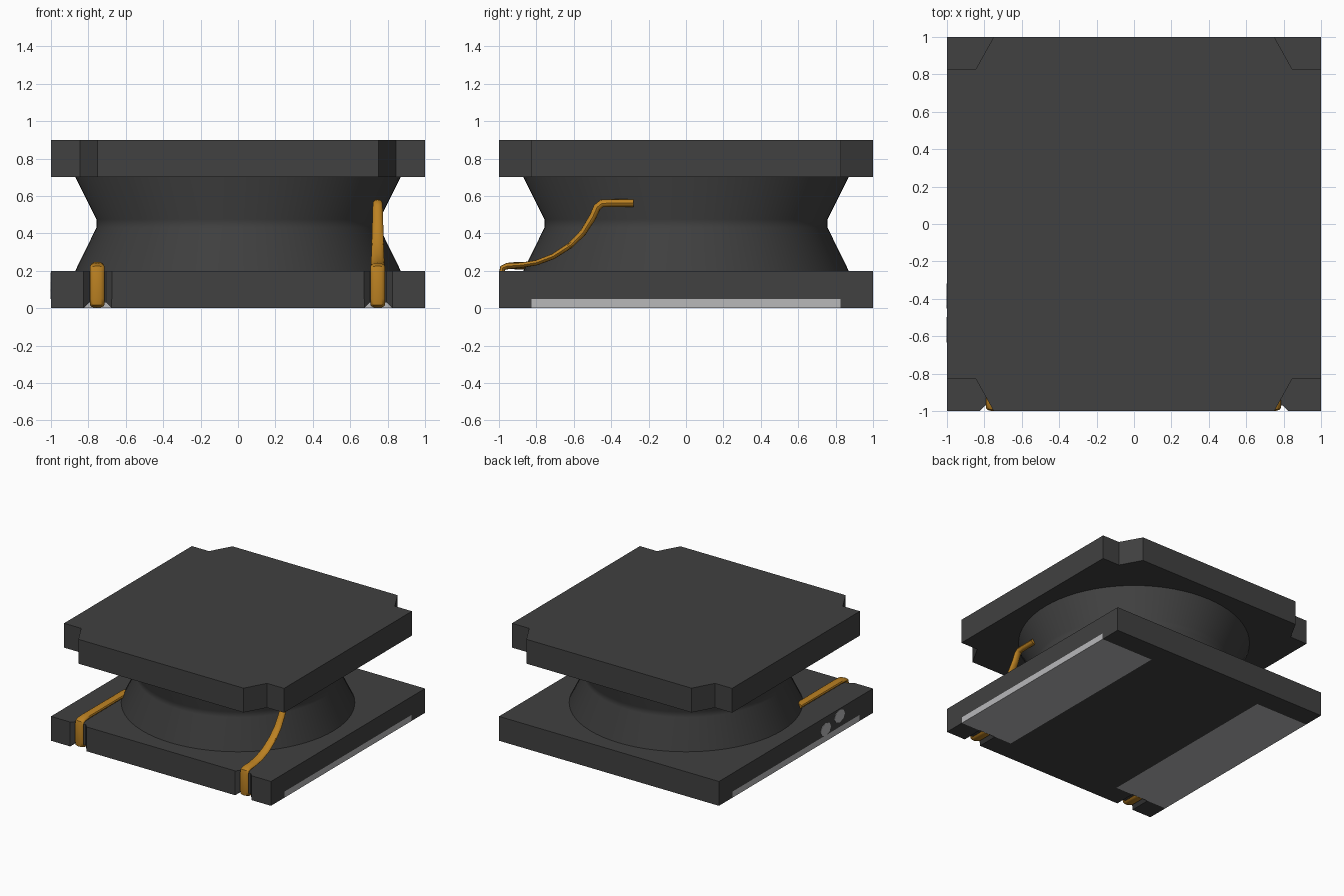
import bpy, bmesh, math
from mathutils import Vector

cube = bpy.data.objects.get("Cube")
if cube:
    bpy.data.objects.remove(cube, do_unlink=True)


def material(name, rgb):
    m = bpy.data.materials.new(name)
    m.use_nodes = True
    m.diffuse_color = (*rgb, 1)
    m.node_tree.nodes["Principled BSDF"].inputs["Base Color"].default_value = (*rgb, 1)
    return m


FERRITE = material("dark_ferrite", (0.052, 0.052, 0.052))
SILVER = material("silver_terminal", (0.48, 0.48, 0.49))
COPPER = material("copper_wire", (0.5, 0.22, 0.016))


def make_object(name, bm, *mats):
    bmesh.ops.recalc_face_normals(bm, faces=bm.faces[:])
    mesh = bpy.data.meshes.new(name)
    bm.to_mesh(mesh)
    bm.free()
    obj = bpy.data.objects.new(name, mesh)
    bpy.context.collection.objects.link(obj)
    for m in mats:
        mesh.materials.append(m)
    return obj


def prism(name, points, offset, *mats):
    """Extrude a flat polygon of 3D points along an offset."""
    bm = bmesh.new()
    face = bm.faces.new([bm.verts.new(p) for p in points])
    ext = bmesh.ops.extrude_face_region(bm, geom=[face])
    new = [v for v in ext["geom"] if isinstance(v, bmesh.types.BMVert)]
    bmesh.ops.translate(bm, verts=new, vec=offset)
    return make_object(name, bm, *mats)


def smooth(obj):
    bpy.ops.object.select_all(action="DESELECT")
    obj.select_set(True)
    bpy.context.view_layer.objects.active = obj
    bpy.ops.object.shade_smooth_by_angle(angle=math.radians(35))


WIRE_X = 0.75
PAD_IN, PAD_Y, PAD_Z = 0.52, 0.825, 0.05

# Base flange with two wire notches in the front edge
outline = [(-1, 1), (-1, -1)]
for cx in (-WIRE_X, WIRE_X):
    outline += [(cx - 0.075, -1), (cx - 0.045, -0.97), (cx + 0.045, -0.97), (cx + 0.075, -1)]
outline += [(1, -1), (1, 1)]
base = prism("base_flange", [(x, y, 0) for x, y in outline], (0, 0, 0.2), FERRITE, SILVER)

# Shallow grooves under the front edge where the wire ends tuck in
for cx in (-WIRE_X, WIRE_X):
    section = [(-0.095, -0.02), (0.095, -0.02), (0.045, 0.03), (-0.045, 0.03)]
    cutter = prism("groove_cutter", [(cx + x, -1.1, z) for x, z in section],
                   (0, 1.1 - PAD_Y, 0))
    cutter.hide_render = True
    mod = base.modifiers.new("groove", "BOOLEAN")
    mod.operation, mod.solver, mod.object = "DIFFERENCE", "EXACT", cutter
    bpy.context.view_layer.objects.active = base
    bpy.ops.object.modifier_apply(modifier=mod.name)
    bpy.data.objects.remove(cutter, do_unlink=True)

# Terminal pads cut into the underside and lower sides of the base
bm = bmesh.new()
bm.from_mesh(base.data)
cuts = [((s * PAD_IN, 0, 0), (1, 0, 0)) for s in (-1, 1)]
cuts += [((0, s * PAD_Y, 0), (0, 1, 0)) for s in (-1, 1)] + [((0, 0, PAD_Z), (0, 0, 1))]
for co, no in cuts:
    bmesh.ops.bisect_plane(bm, geom=bm.verts[:] + bm.edges[:] + bm.faces[:],
                           dist=1e-5, plane_co=co, plane_no=no)
for f in bm.faces:
    c = f.calc_center_median()
    pad = abs(c.x) > PAD_IN and abs(c.y) < PAD_Y + 0.005 and c.z < PAD_Z
    f.material_index = int(pad)
    f.smooth = False
bm.to_mesh(base.data)
bm.free()

# Top flange with a notch at every corner
corner = [(1, 0.83), (0.845, 0.83), (0.75, 1)]
top = []
for sx, sy in ((1, 1), (-1, 1), (-1, -1), (1, -1)):
    pts = [(sx * x, sy * y, 0.7) for x, y in corner]
    top += pts if sx * sy > 0 else pts[::-1]
prism("top_flange", top, (0, 0, 0.2), FERRITE)

# Waisted drum between the flanges
bm = bmesh.new()
profile = [(0.87, 0.19), (0.87, 0.2), (0.757, 0.43), (0.757, 0.475), (0.87, 0.7), (0.87, 0.71)]
verts = [bm.verts.new((r, 0, z)) for r, z in profile]
edges = [bm.edges.new(pair) for pair in zip(verts, verts[1:])]
bmesh.ops.spin(bm, geom=verts + edges, cent=(0, 0, 0), axis=(0, 0, 1),
               angle=math.tau, steps=72, use_merge=True)
bmesh.ops.remove_doubles(bm, verts=bm.verts[:], dist=1e-4)
smooth(make_object("drum_core", bm, FERRITE))


def wire(name, cx, path, sides=12):
    """Sweep an oval section along (y, z, half width, half thickness) points."""
    bm = bmesh.new()
    pts = [Vector((0, p[0], p[1])) for p in path]
    rings = []
    for i, (p, (_, _, wide, thick)) in enumerate(zip(pts, path)):
        t = (pts[min(i + 1, len(pts) - 1)] - pts[max(i - 1, 0)]).normalized()
        n = Vector((0, -t.z, t.y))
        ring = []
        for k in range(sides):
            a = math.tau * k / sides
            off = Vector((cx + wide * math.cos(a), 0, 0)) + n * thick * math.sin(a)
            ring.append(bm.verts.new(p + off))
        rings.append(ring)
    for a, b in zip(rings, rings[1:]):
        for k in range(sides):
            j = (k + 1) % sides
            bm.faces.new((a[k], a[j], b[j], b[k]))
    bm.faces.new(rings[0])
    bm.faces.new(rings[-1])
    smooth(make_object(name, bm, COPPER))


# Flattened wire ends wrap round the base edge, then lead to the drum
wrap = [(-0.83, 0.016, 0.038, 0.014), (-0.96, 0.016, 0.038, 0.014),
        (-0.98, 0.025, 0.038, 0.016), (-0.984, 0.05, 0.038, 0.016),
        (-0.984, 0.19, 0.038, 0.016), (-0.98, 0.215, 0.038, 0.016),
        (-0.955, 0.225, 0.038, 0.017)]
wire("start_lead", -0.753, wrap + [(-0.9, 0.228, 0.036, 0.02), (-0.38, 0.228, 0.034, 0.02)])
rise = [(-0.88, 0.23), (-0.8, 0.243), (-0.71, 0.277), (-0.62, 0.335), (-0.55, 0.405),
        (-0.5, 0.485), (-0.475, 0.54), (-0.45, 0.56), (-0.4, 0.562), (-0.28, 0.562)]
wire("finish_lead", 0.747,
     wrap + [(y, z, 0.036 - 0.03 * (z - 0.23), 0.014 + 0.02 * (z - 0.23)) for y, z in rise])

# Two pale marks on the side of the base
for i, (cy, cz) in enumerate(((-0.385, 0.1), (-0.565, 0.14))):
    ring = [(-1.002, cy + 0.068 * math.cos(math.tau * k / 8),
             cz + 0.052 * math.sin(math.tau * k / 8)) for k in range(8)]
    prism(f"side_mark_{i + 1}", ring, (0.005, 0, 0), SILVER)
